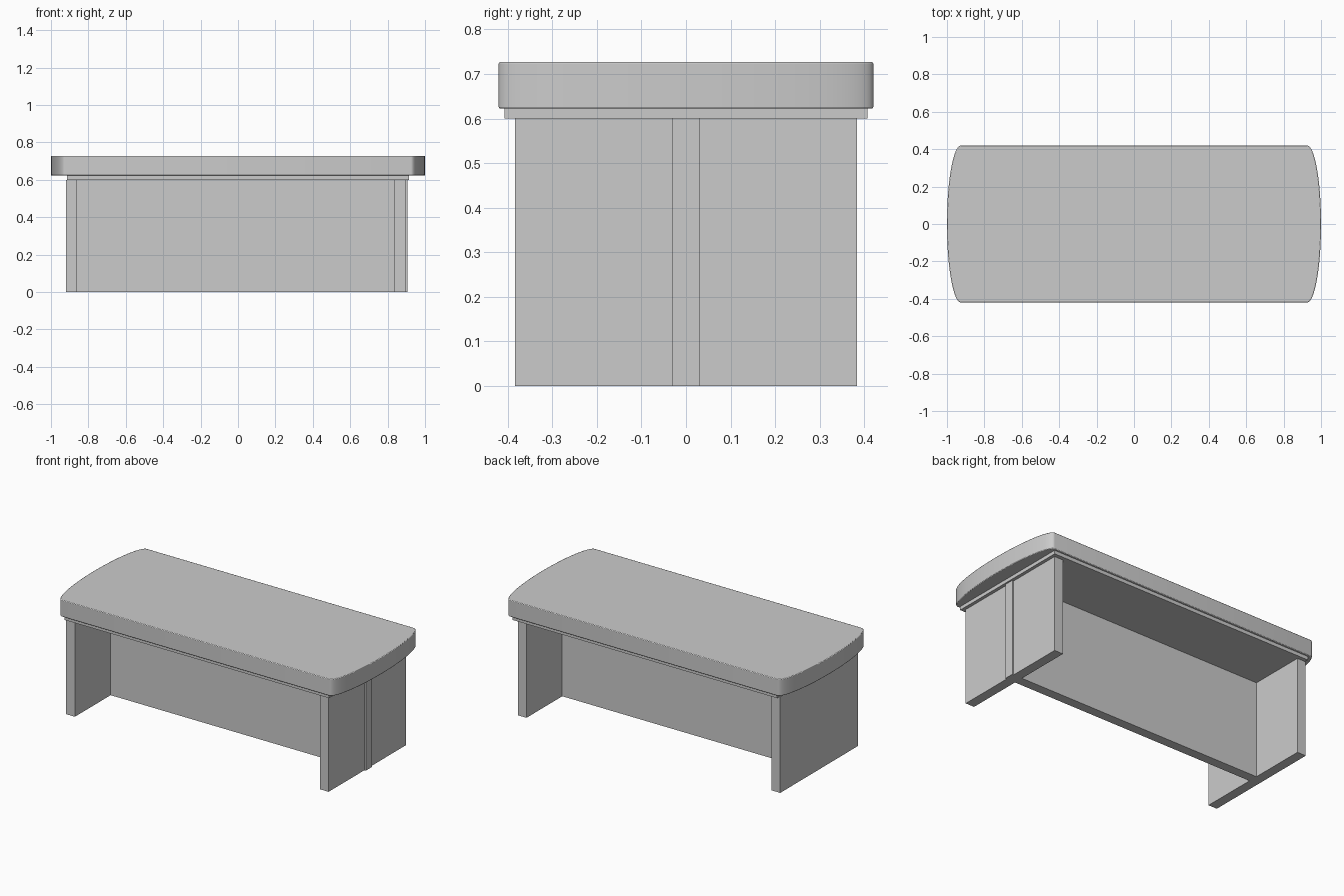
import bpy, bmesh
from math import cos, sin, pi

if "Cube" in bpy.data.objects:
    bpy.data.objects.remove(bpy.data.objects["Cube"])


def box(name, x0, x1, y, z0, z1):
    """Axis-aligned box, symmetric in y."""
    bpy.ops.mesh.primitive_cube_add(size=1, location=((x0 + x1) / 2, 0, (z0 + z1) / 2))
    ob = bpy.context.object
    ob.name = name
    ob.scale = (x1 - x0, 2 * y, z1 - z0)
    bpy.ops.object.transform_apply(location=False, rotation=False, scale=True)
    return ob


# Tabletop: straight long sides, bowed half-ellipse ends
STEPS = 48
outline = []
for side in (1, -1):
    for i in range(STEPS + 1):
        a = -pi / 2 + pi * i / STEPS
        outline.append((side * (0.925 + 0.075 * cos(a)), side * 0.42 * sin(a)))

bm = bmesh.new()
face = bm.faces.new([bm.verts.new((x, y, 0.622)) for x, y in outline])
ext = bmesh.ops.extrude_face_region(bm, geom=[face], use_keep_orig=True)
for v in ext["geom"]:
    if isinstance(v, bmesh.types.BMVert):
        v.co.z = 0.727
bmesh.ops.recalc_face_normals(bm, faces=bm.faces)
mesh = bpy.data.meshes.new("tabletop")
bm.to_mesh(mesh)
bm.free()
top = bpy.data.objects.new("tabletop", mesh)
bpy.context.collection.objects.link(top)

# Softened rim edges on the tabletop
bevel = top.modifiers.new("rim_bevel", 'BEVEL')
bevel.width = 0.004
bevel.segments = 2
bevel.limit_method = 'ANGLE'
bevel.angle_limit = 1.0
bpy.ops.object.select_all(action='DESELECT')
top.select_set(True)
bpy.context.view_layer.objects.active = top
bpy.ops.object.shade_smooth_by_angle()

# Thin support plate under the top
box("support_plate", -0.915, 0.915, 0.407, 0.60, 0.622)

# End panel legs and the central panel, whose tip pokes through the right leg
box("left_leg", -0.92, -0.86, 0.383, 0.0, 0.60)
box("right_leg", 0.835, 0.895, 0.383, 0.0, 0.60)
box("centre_panel", -0.90, 0.905, 0.03, 0.0, 0.60)
